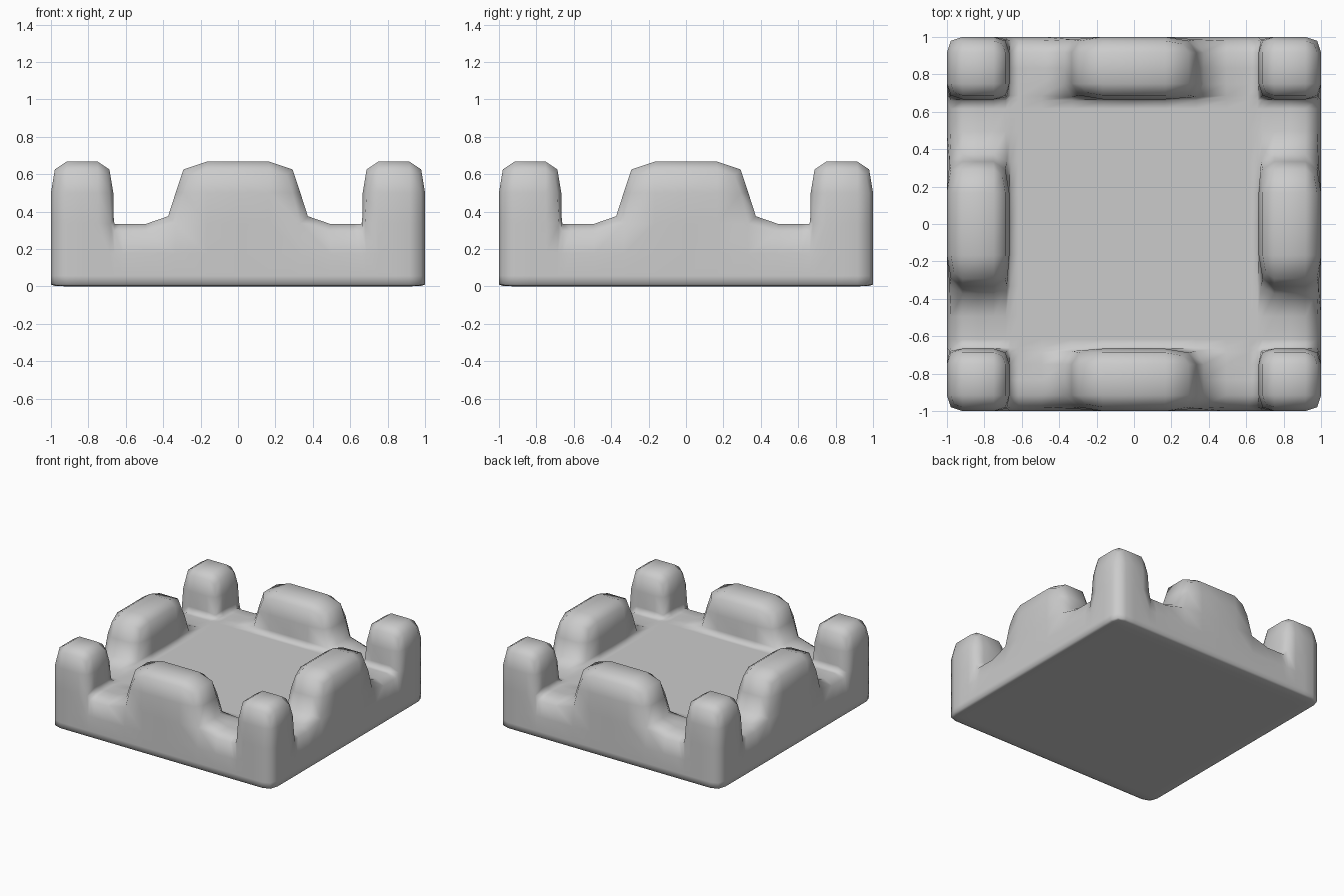
import bpy, bmesh

if "Cube" in bpy.data.objects:
    bpy.data.objects.remove(bpy.data.objects["Cube"])

# Cage grid lines: outer ring of width 1/3, a tight loop inside it, wide floor cells
T = 1 / 3
HALF = [T, 0.655, 2 * T, 2.5 * T, 1.0]
LINES = [-v for v in reversed(HALF)] + [0.0] + HALF
LEVELS = [0.0, 0.02, T, 2 * T]
N = len(LINES) - 1


def mid(i):
    return abs(LINES[i] + LINES[i + 1]) / 2


def solid(i, j, k):
    """Is this cage cell filled? The top layer holds only posts and merlons."""
    if not (0 <= i < N and 0 <= j < N and 0 <= k < 3):
        return False
    if k < 2:
        return True
    lo, hi = sorted((mid(i), mid(j)))
    return hi > 2 * T and (lo > 2 * T or lo < T)


bm = bmesh.new()
verts = {}


def vert(key):
    if key not in verts:
        i, j, k = key
        verts[key] = bm.verts.new((LINES[i], LINES[j], LEVELS[k]))
    return verts[key]


# Slab, four corner posts and four side merlons: skin of the filled cells
for i in range(N):
    for j in range(N):
        for k in range(3):
            if not solid(i, j, k):
                continue
            for axis in range(3):
                for side in (0, 1):
                    nb = [i, j, k]
                    nb[axis] += 1 if side else -1
                    if solid(*nb):
                        continue
                    a, b = (axis + 1) % 3, (axis + 2) % 3
                    ring = []
                    for da, db in ((0, 0), (1, 0), (1, 1), (0, 1)):
                        c = [i, j, k]
                        c[axis] += side
                        c[a] += da
                        c[b] += db
                        ring.append(vert(tuple(c)))
                    if not side:
                        ring.reverse()
                    bm.faces.new(ring).smooth = True

mesh = bpy.data.meshes.new("battlement_tile")
bm.to_mesh(mesh)
bm.free()
tile = bpy.data.objects.new("battlement_tile", mesh)
bpy.context.collection.objects.link(tile)

# One level of rounding
sub = tile.modifiers.new("rounding", 'SUBSURF')
sub.levels = sub.render_levels = 1
sub.use_limit_surface = False
